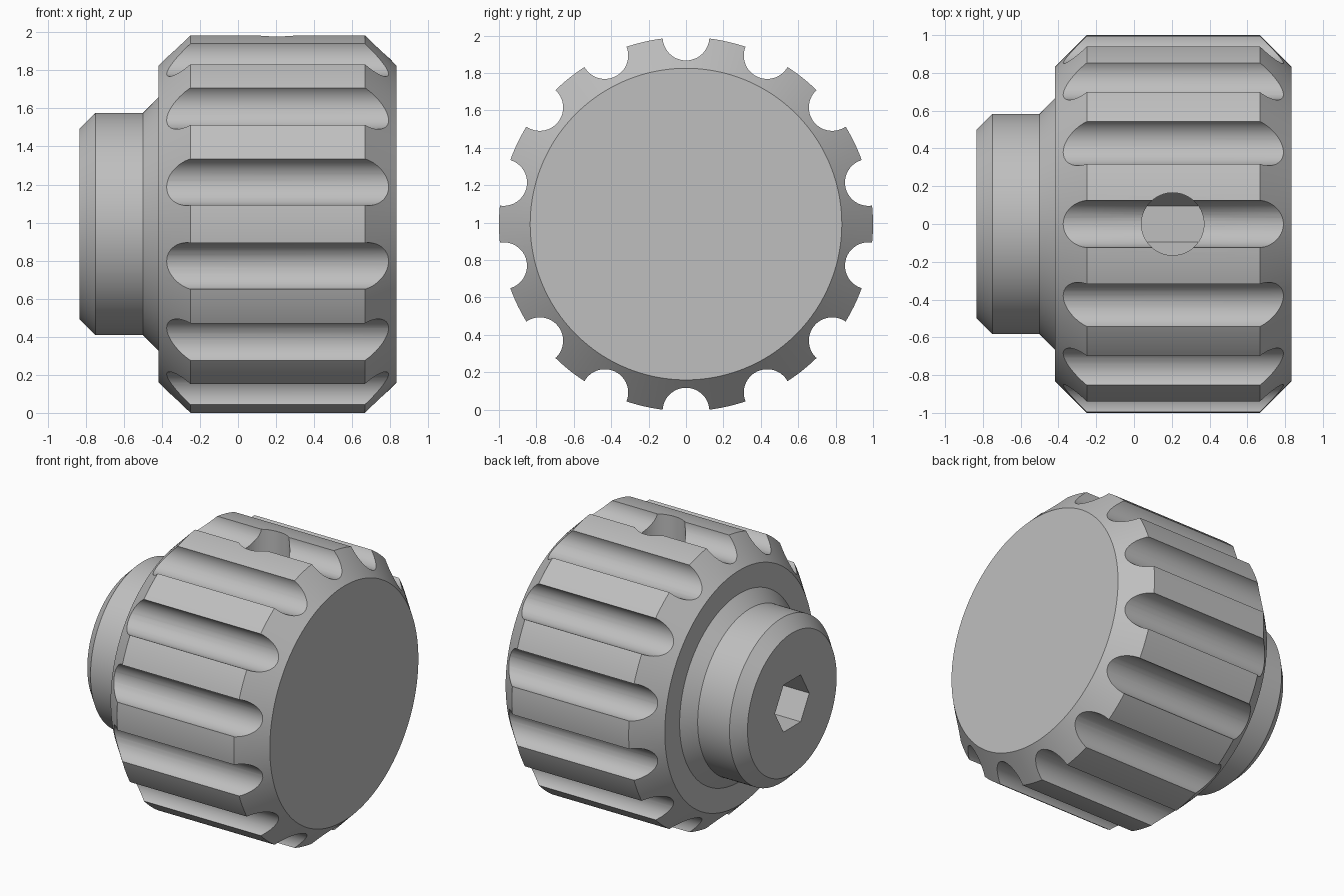
import bpy, bmesh
from math import pi, tau, cos, sin, radians
from mathutils import Matrix, Vector

if "Cube" in bpy.data.objects:
    bpy.data.objects.remove(bpy.data.objects["Cube"])

CENTRE_Z = 0.992
FLUTES = 14

grey = bpy.data.materials.new("plain grey")
grey.use_nodes = True
colour = (0.52, 0.52, 0.52, 1)
grey.diffuse_color = colour
grey.node_tree.nodes["Principled BSDF"].inputs["Base Color"].default_value = colour


def make_object(name, bm):
    bmesh.ops.recalc_face_normals(bm, faces=bm.faces)
    mesh = bpy.data.meshes.new(name)
    bm.to_mesh(mesh)
    bm.free()
    mesh.materials.append(grey)
    obj = bpy.data.objects.new(name, mesh)
    bpy.context.collection.objects.link(obj)
    obj.location.z = CENTRE_Z
    return obj


def add_prism(bm, radius, sides, start, end, matrix=Matrix()):
    """Prism along x, first corner on +y, then placed by the matrix."""
    rings = []
    for x in (start, end):
        rings.append([bm.verts.new(matrix @ Vector((x, radius * cos(tau * i / sides),
                                                    radius * sin(tau * i / sides))))
                      for i in range(sides)])
    for ring in rings:
        bm.faces.new(ring)
    for i in range(sides):
        j = (i + 1) % sides
        bm.faces.new((rings[0][i], rings[0][j], rings[1][j], rings[1][i]))


def lathe(name, profile, segments):
    """Turn an (x, radius) profile about the x axis, with flat ends."""
    bm = bmesh.new()
    rings = [[bm.verts.new((x, r * cos(tau * i / segments), r * sin(tau * i / segments)))
              for i in range(segments)] for x, r in profile]
    for a, b in zip(rings, rings[1:]):
        for i in range(segments):
            j = (i + 1) % segments
            bm.faces.new((a[i], a[j], b[j], b[i]))
    bm.faces.new(rings[0])
    bm.faces.new(rings[-1])
    return make_object(name, bm)


def cut(target, cutter):
    cutter.hide_render = True
    mod = target.modifiers.new(cutter.name, "BOOLEAN")
    mod.operation = "DIFFERENCE"
    mod.solver = "EXACT"
    mod.object = cutter
    bpy.context.view_layer.objects.active = target
    bpy.ops.object.modifier_apply(modifier=mod.name)
    bpy.data.objects.remove(cutter)


# Knob body with chamfered grip and stepped hub
knob = lathe("knob", [(-0.833, 0.5), (-0.75, 0.583), (-0.5, 0.583), (-0.417, 0.667),
                      (-0.417, 0.833), (-0.25, 1), (0.667, 1), (0.833, 0.833)], 168)

# Finger flutes around the grip
bm = bmesh.new()
for k in range(FLUTES):
    turn = Matrix.Rotation(pi / 2 + tau * k / FLUTES, 4, "X")
    add_prism(bm, 0.125, 48, -0.55, 1, turn @ Matrix.Translation((0, 1, 0)))
cut(knob, make_object("flute_cutter", bm))

# Hexagonal socket in the hub end
bm = bmesh.new()
add_prism(bm, 0.1925, 6, -1, 0.417)
cut(knob, make_object("socket_cutter", bm))

# Set screw hole from the top down into the socket
bm = bmesh.new()
upright = Matrix.Translation((0.205, 0, 0)) @ Matrix.Rotation(-pi / 2, 4, "Y")
add_prism(bm, 0.1655, 64, 0, 1.2, upright)
cut(knob, make_object("screw_hole_cutter", bm))

# Smooth curved faces, crisp edges
bpy.ops.object.select_all(action="DESELECT")
knob.select_set(True)
bpy.context.view_layer.objects.active = knob
bpy.ops.object.shade_smooth_by_angle(angle=radians(30))
